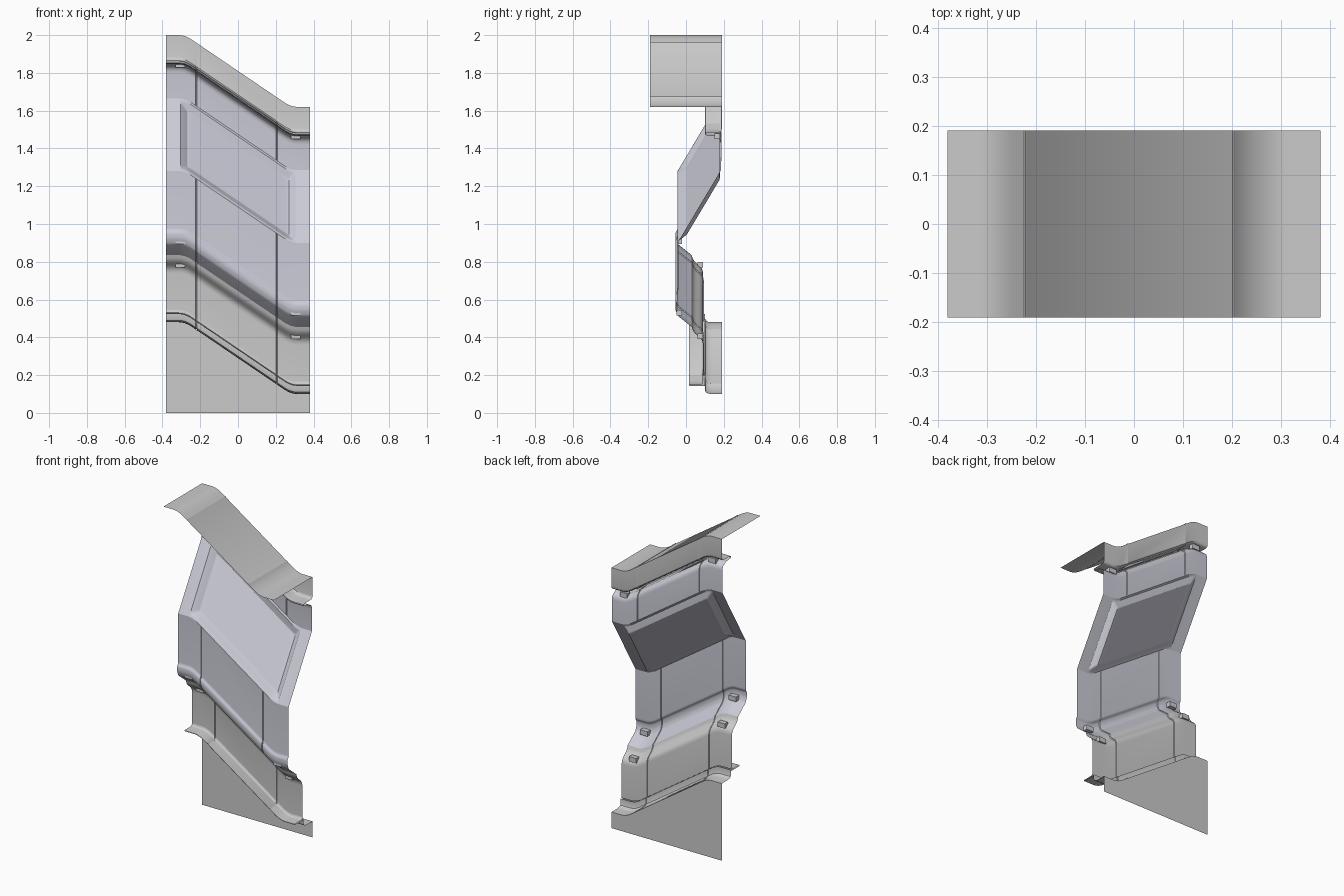
import bpy
from mathutils import Vector

if "Cube" in bpy.data.objects:
    bpy.data.objects.remove(bpy.data.objects["Cube"])

DROP, BEND, SOFT = 0.38, 0.28, 0.035
SEAMS = (-0.22, 0.205)


def ramp(u):
    if u <= -SOFT:
        return 0.0
    return u if u >= SOFT else (u + SOFT) ** 2 / (4 * SOFT)


def rise(x):
    """Height added at x: the wall follows a slope between two level landings."""
    return DROP - DROP / (2 * BEND) * (ramp(x + BEND) - ramp(x - BEND))


def material(name, rgb):
    m = bpy.data.materials.new(name)
    m.diffuse_color = (*rgb, 1)
    m.use_nodes = True
    m.node_tree.nodes["Principled BSDF"].inputs["Base Color"].default_value = m.diffuse_color
    return m


BLUE = material("blue_grey", (0.60, 0.60, 0.68))


def rounded(pts, r):
    """Replace each inner corner of a (y, z) profile with a small curve."""
    pts = [Vector(p) for p in pts]
    out = [pts[0]]
    for a, b, c in zip(pts, pts[1:], pts[2:]):
        ra = min(r, (a - b).length * 0.45)
        rc = min(r, (c - b).length * 0.45)
        p, q = b + (a - b).normalized() * ra, b + (c - b).normalized() * rc
        for t in (0, 0.33, 0.67, 1):
            out.append(p * (1 - t) ** 2 + b * 2 * t * (1 - t) + q * t * t)
    return out + [pts[-1]]


def stations():
    xs = {-0.38, -0.35, 0.35, 0.38}
    for side in (-1, 1):
        xs |= {side * (BEND + SOFT * k / 4) for k in range(-4, 5)}
    for s in SEAMS:
        xs |= {s - 0.004, s - 0.0015, s + 0.0015, s + 0.004}
    return sorted(xs)


def sweep(name, profile, mat=None, xs=None, dent=None, flat_end=False):
    """Sweep a profile (right-end heights, listed top to bottom) along the slope."""
    xs = xs or stations()
    pts = [Vector(p) for p in profile]
    normals = []
    for j in range(len(pts)):
        d = (pts[min(j + 1, len(pts) - 1)] - pts[max(j - 1, 0)]).normalized()
        normals.append(Vector((d.y, -d.x)))
    verts, faces, n = [], [], len(pts)
    for x in xs:
        for j, (p, nr) in enumerate(zip(pts, normals)):
            if dent:
                depth = dent(x, j / (n - 1))
            else:
                depth = 0.004 if any(abs(x - s) < 0.002 for s in SEAMS) else 0
            if flat_end and j == n - 1:
                verts.append((x, p.x, p.y))
            else:
                q = p - nr * depth
                verts.append((x, min(q.x, 0.19), q.y + rise(x)))
    for i in range(len(xs) - 1):
        for j in range(n - 1):
            a = i * n + j
            faces.append((a, a + 1, a + n + 1, a + n))
    me = bpy.data.meshes.new(name)
    me.from_pydata(verts, [], faces)
    ob = bpy.data.objects.new(name, me)
    bpy.context.collection.objects.link(ob)
    if mat:
        me.materials.append(mat)
    bpy.context.view_layer.objects.active = ob
    ob.select_set(True)
    bpy.ops.object.shade_smooth_by_angle(angle=0.6)
    ob.select_set(False)
    return ob


# Ceiling slab
sweep("ceiling", [(-0.19, 1.62), (0.19, 1.62)])

# Band under the ceiling, turning forward into a trim ledge
sweep("upper_band", rounded([(0.19, 1.62), (0.19, 1.485), (0.10, 1.485), (0.10, 1.47),
                             (0.15, 1.465)], 0.02))

# Upper blue wall above the sloped window panel
sweep("upper_wall", rounded([(0.15, 1.465), (0.185, 1.445), (0.185, 1.285)], 0.025), BLUE)


# Leaning panel with a recessed parallelogram field
def recess(x, t):
    def inside(v, lo, hi, w):
        return max(0, min(1, (v - lo) / w, (hi - v) / w))
    return 0.025 * min(inside(x, -0.305, 0.305, 0.035), inside(t, 0.03, 0.97, 0.09))


top, low = Vector((0.185, 1.285)), Vector((-0.045, 0.90))
rows = 66
lean_xs = sorted(set(stations()) | {s * v for s in (-1, 1) for v in (0.305, 0.27)} | {0})
sweep("leaning_panel", [top.lerp(low, i / rows) for i in range(rows + 1)],
      BLUE, xs=lean_xs, dent=recess)

# Front wall with a raised lip and a slanted underside
sweep("middle_wall", rounded([(-0.045, 0.90), (-0.045, 0.59), (-0.056, 0.575),
                              (-0.056, 0.545), (-0.045, 0.515), (0.03, 0.455)], 0.01), BLUE)

# Grey lower wall: recessed cove, upright face and toe trim
sweep("lower_wall", rounded([(0.03, 0.455), (0.04, 0.425), (0.09, 0.385), (0.09, 0.15)], 0.025))
sweep("toe_trim", rounded([(0.09, 0.165), (0.085, 0.15), (0.015, 0.15), (0.015, 0.143),
                           (0.10, 0.143)], 0.008))
sweep("lower_cove", rounded([(0.10, 0.15), (0.10, 0.10), (0.19, 0.10)], 0.035))

# Skirt down to the level floor line
sweep("skirt", [(0.19, 0.10), (0.19, 0.0)], flat_end=True)


# Small corner blocks where each ledge bends
def corner_block(name, x, y, z, mat=None):
    bpy.ops.mesh.primitive_cube_add(size=1, location=(x, y, z + rise(x)))
    ob = bpy.context.object
    ob.name = name
    ob.scale = (0.05, 0.03, 0.03)
    if mat:
        ob.data.materials.append(mat)
    bev = ob.modifiers.new("bevel", "BEVEL")
    bev.width = 0.006


for side, label in ((-1, "left"), (1, "right")):
    corner_block(f"upper_corner_{label}", side * 0.305, 0.165, 1.465)
    corner_block(f"middle_corner_{label}", side * 0.305, -0.035, 0.53, BLUE)
    corner_block(f"lower_corner_{label}", side * 0.305, 0.075, 0.405)
